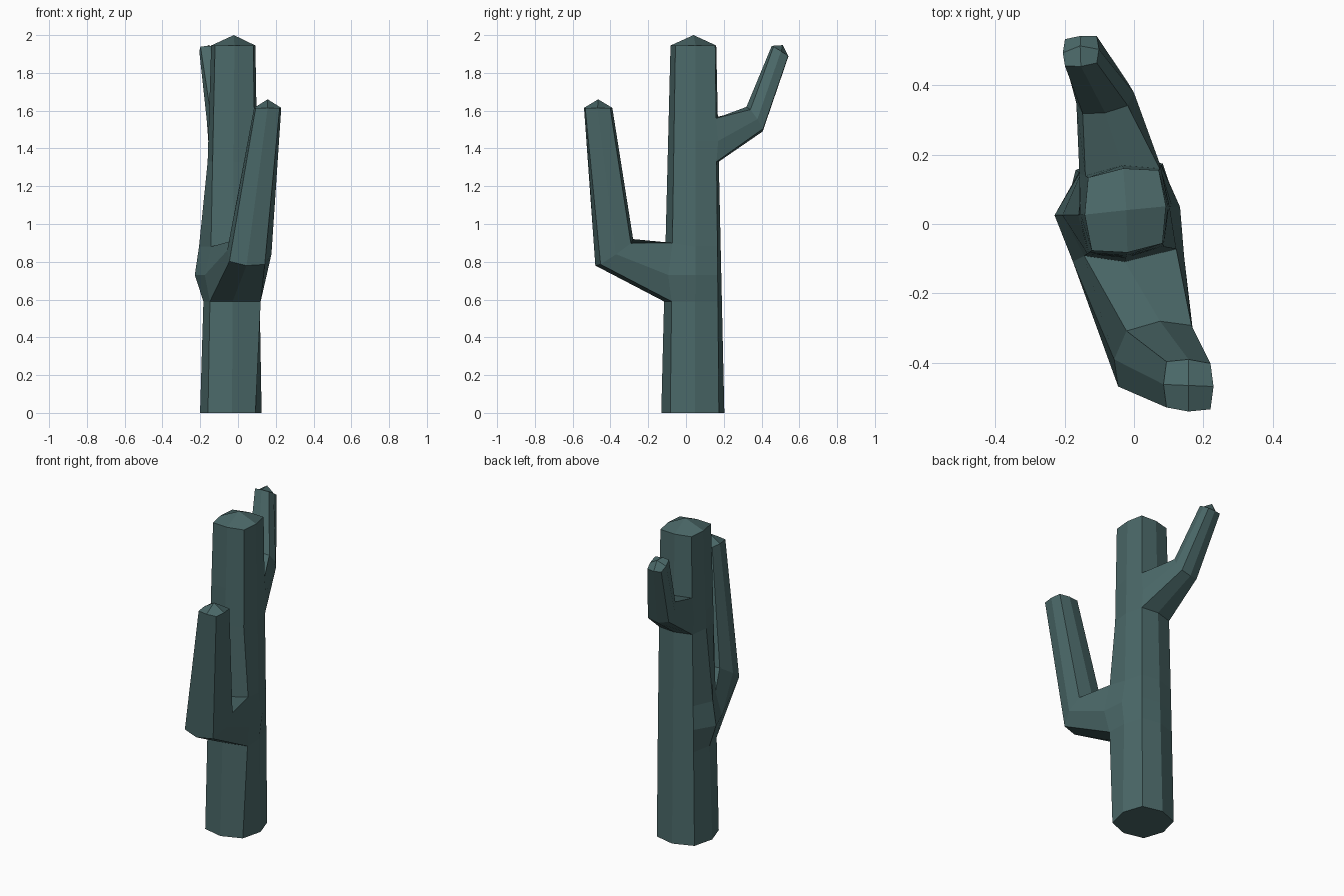
import bpy, bmesh
from mathutils import Vector as V

if "Cube" in bpy.data.objects:
    bpy.data.objects.remove(bpy.data.objects["Cube"])

bm = bmesh.new()


def ring(c, u, v, d):
    """Eight-sided section: u points right, v points up/back, d sets the corner reach."""
    steps = [(-d, -d), (0, -1), (d, -d), (1, 0), (d, d), (0, 1), (-d, d), (-1, 0)]
    return [bm.verts.new(V(c) + V(u) * a + V(v) * b) for a, b in steps]


def bridge(a, b, skip=()):
    for i in range(8):
        if i not in skip:
            j = (i + 1) % 8
            bm.faces.new((a[i], a[j], b[j], b[i]))


def cap(r, tip):
    """Low pyramid of four quads closing a section."""
    t = bm.verts.new(tip)
    for i in (1, 3, 5, 7):
        bm.faces.new((r[i], r[i + 1 & 7], r[(i + 2) & 7], t))


# Tapered trunk, with openings left for the two arms
levels = [0, 0.59, 0.73, 0.88, 1.33, 1.44, 1.56, 1.945]
trunk = []
for z in levels:
    t = z / 1.945
    r = 0.163 - 0.046 * t
    trunk.append(ring((-0.038 + 0.013 * t, 0.036 + 0.003 * t, z),
                      (r, 0.012, 0), (-0.006, r + 0.004, 0), 0.77 + 0.1 * t))

# Swellings where the arms leave the trunk
for level, side, move in [(2, 7, (-0.05, 0, 0)), (3, 7, (-0.032, 0, 0)),
                          (2, 3, (0.02, 0, 0)), (2, 0, (-0.03, -0.015, 0)),
                          (2, 2, (0.055, -0.02, 0)), (1, 2, (0.03, 0, 0)),
                          (3, 2, (0.033, 0, 0.02)),
                          (5, 6, (-0.015, 0.005, 0)), (5, 4, (0, 0.01, 0))]:
    trunk[level][side].co += V(move)

for i in range(7):
    skip = (0, 1) if i in (1, 2) else (4, 5) if i in (4, 5) else ()
    bridge(trunk[i], trunk[i + 1], skip)
bm.faces.new(trunk[0])
cap(trunk[-1], (-0.022, 0.04, 2.0))


def arm(low, a, b, c, elbow, end, tip):
    """Arm grown from the opening between trunk columns a, b, c."""
    l, m, h = trunk[low:low + 3]
    root = [l[a], l[b], l[c], m[c], h[c], h[b], h[a], m[a]]
    bend, top = ring(*elbow), ring(*end)
    bridge(root, bend)
    bridge(bend, top)
    cap(top, tip)
    bm.verts.remove(m[b])


# Front arm
arm(1, 0, 1, 2,
    ((0.06, -0.38, 0.85), (0.117, 0.01, -0.01), (0.015, 0.1, 0.07), 0.8),
    ((0.157, -0.465, 1.615), (0.072, -0.003, 0), (0, 0.075, 0), 0.88),
    (0.157, -0.465, 1.66))
# Back arm
arm(4, 6, 5, 4,
    ((-0.083, 0.363, 1.555), (0.083, 0.015, 0), (0, -0.043, 0.065), 0.78),
    ((-0.153, 0.498, 1.915), (0.052, 0.005, 0), (0, -0.044, 0.028), 0.88),
    (-0.155, 0.513, 1.947))

bmesh.ops.recalc_face_normals(bm, faces=bm.faces[:])
mesh = bpy.data.meshes.new("cactus")
bm.to_mesh(mesh)
bm.free()
mat = bpy.data.materials.new("dusty_green")
mat.diffuse_color = (0.07, 0.14, 0.14, 1)
mat.use_nodes = True
mat.node_tree.nodes["Principled BSDF"].inputs["Base Color"].default_value = mat.diffuse_color
mesh.materials.append(mat)
bpy.context.collection.objects.link(bpy.data.objects.new("cactus", mesh))
